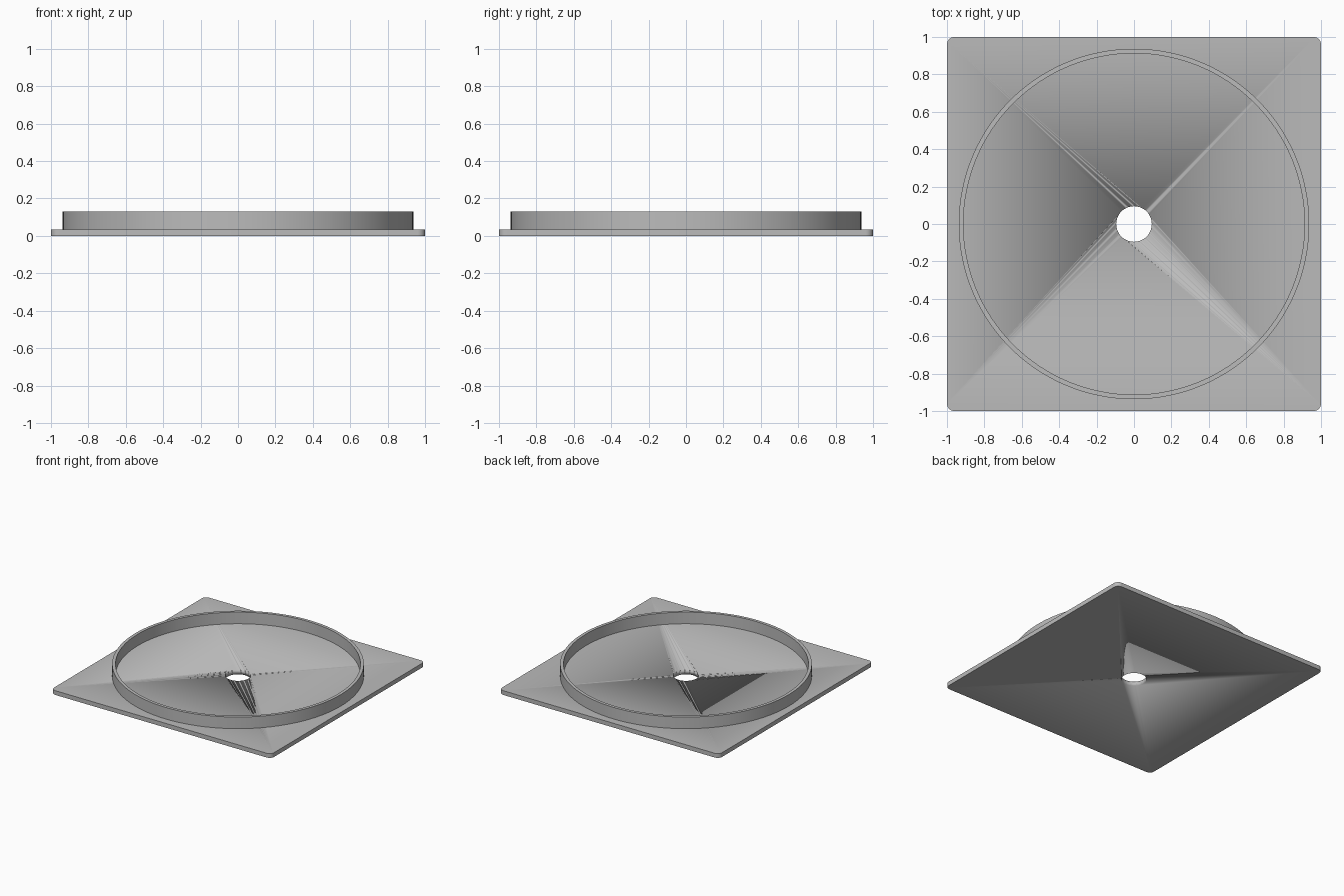
import bpy, bmesh, math

if "Cube" in bpy.data.objects:
    bpy.data.objects.remove(bpy.data.objects["Cube"])

grey = bpy.data.materials.new("plain grey")
grey.diffuse_color = (0.5, 0.5, 0.5, 1)
grey.use_nodes = True
grey.node_tree.nodes["Principled BSDF"].inputs["Base Color"].default_value = grey.diffuse_color


def finish(name, bm):
    """Turn a bmesh into a grey object with smooth curves and sharp edges."""
    bmesh.ops.recalc_face_normals(bm, faces=bm.faces)
    mesh = bpy.data.meshes.new(name)
    bm.to_mesh(mesh)
    bm.free()
    mesh.materials.append(grey)
    obj = bpy.data.objects.new(name, mesh)
    bpy.context.collection.objects.link(obj)
    bpy.ops.object.select_all(action='DESELECT')
    obj.select_set(True)
    bpy.context.view_layer.objects.active = obj
    bpy.ops.object.shade_smooth_by_angle(angle=math.radians(30))
    return obj


def arc(radius, start, end, steps, cx=0, cy=0):
    angles = [start + (end - start) * i / steps for i in range(steps + 1)]
    return [(cx + radius * math.cos(a), cy + radius * math.sin(a)) for a in angles]


def prism(outline, z0, z1):
    bm = bmesh.new()
    face = bm.faces.new([bm.verts.new((x, y, z0)) for x, y in outline])
    top = bmesh.ops.extrude_face_region(bm, geom=[face], use_keep_orig=True)["geom"]
    bmesh.ops.translate(bm, vec=(0, 0, z1 - z0),
                        verts=[v for v in top if isinstance(v, bmesh.types.BMVert)])
    return bm


# Square base plate with rounded corners
r = 0.04
outline = []
for k, (sx, sy) in enumerate([(1, 1), (-1, 1), (-1, -1), (1, -1)]):
    outline += arc(r, k * math.pi / 2, (k + 1) * math.pi / 2, 8,
                   sx * (1 - r), sy * (1 - r))
plate = finish("base_plate", prism(outline, 0, 0.035))

# Round hole through the middle of the plate
cutter = finish("hole_cutter", prism(arc(0.095, 0, math.tau, 64)[:-1], -0.1, 0.2))
cutter.hide_render = True
cutter.hide_viewport = True
cut = plate.modifiers.new("centre_hole", 'BOOLEAN')
cut.operation = 'DIFFERENCE'
cut.solver = 'EXACT'
cut.object = cutter

# Thin upright ring: a rectangular section spun around the centre
bm = bmesh.new()
section = [(0.912, 0.035), (0.937, 0.035), (0.937, 0.13), (0.912, 0.13)]
verts = [bm.verts.new((x, 0, z)) for x, z in section]
edges = [bm.edges.new((verts[i], verts[(i + 1) % 4])) for i in range(4)]
bmesh.ops.spin(bm, geom=verts + edges, cent=(0, 0, 0), axis=(0, 0, 1),
               angle=math.tau, steps=128, use_merge=True)
bmesh.ops.remove_doubles(bm, verts=bm.verts, dist=0.0001)
finish("raised_ring", bm)
